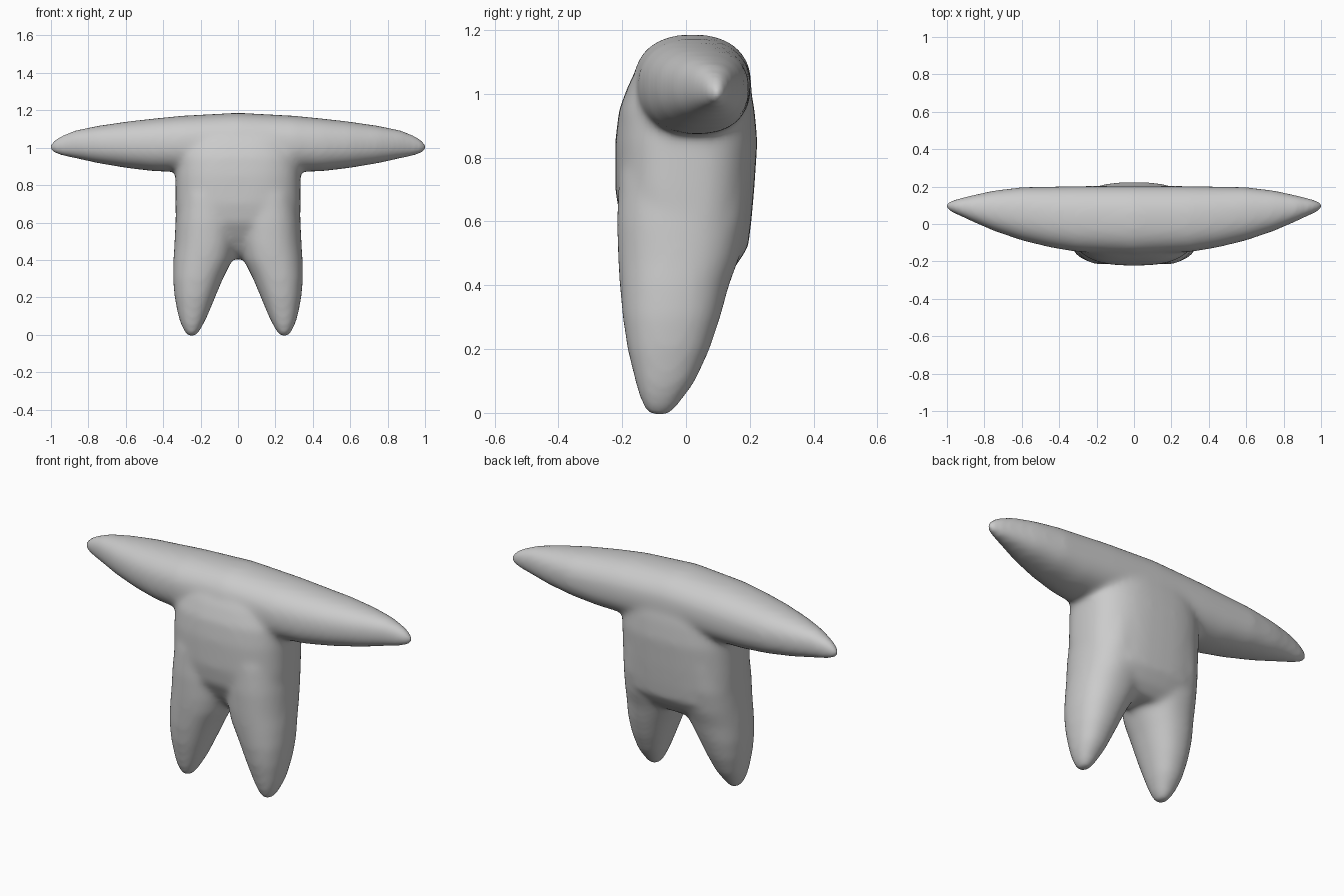
import bpy, bmesh, math
from mathutils import Vector

if "Cube" in bpy.data.objects:
    bpy.data.objects.remove(bpy.data.objects["Cube"])

SEG = 40


def loft(bm, rings, place, power):
    """Skin closed superellipse rings (pos, a0, a1, b0, b1) and cap both ends."""
    loops = []
    for pos, a0, a1, b0, b1 in rings:
        loop = []
        for i in range(SEG):
            t = 2 * math.pi * i / SEG
            c, s = math.cos(t), math.sin(t)
            a = (a0 + a1) / 2 + (a1 - a0) / 2 * math.copysign(abs(c) ** (2 / power), c)
            b = (b0 + b1) / 2 + (b1 - b0) / 2 * math.copysign(abs(s) ** (2 / power), s)
            loop.append(bm.verts.new(place(pos, a, b)))
        loops.append(loop)
    for lo, hi in zip(loops, loops[1:]):
        for i in range(SEG):
            j = (i + 1) % SEG
            bm.faces.new((lo[i], lo[j], hi[j], hi[i]))
    bm.faces.new(loops[0][::-1])
    bm.faces.new(loops[-1])


def along_z(p, a, b):
    return Vector((a, b, p))


def along_x(p, a, b):
    # arm section leans: the front edge sits a little higher than the back
    return Vector((p, a, b))


bm = bmesh.new()

# Torso: z, x range, y range
torso = [(0.405, -.16, .16, -.05, .10), (0.45, -.27, .27, -.11, .15),
         (0.52, -.32, .32, -.16, .195), (0.60, -.333, .333, -.205, .205),
         (0.70, -.335, .335, -.222, .214), (0.85, -.335, .335, -.222, .224),
         (0.95, -.33, .33, -.21, .215), (1.03, -.31, .31, -.18, .20),
         (1.10, -.28, .28, -.14, .18)]
loft(bm, torso, along_z, 2.7)

# Legs: z, x range, y range, mirrored
leg = [(-0.012, .232, .262, -.11, -.06), (0.01, .21, .284, -.13, -.035),
       (0.05, .188, .303, -.147, -.005), (0.10, .163, .32, -.16, .03),
       (0.20, .122, .339, -.184, .075), (0.30, .08, .348, -.199, .108),
       (0.40, .03, .346, -.208, .135), (0.48, .01, .34, -.213, .165),
       (0.60, .0, .335, -.217, .19), (0.75, .0, .32, -.21, .20)]
for side in (1, -1):
    loft(bm, leg, lambda p, a, b: Vector((side * a, b, p)), 2.25)

# Arms: one spindle, x, y range, z range
half = [(0.0, -.165, .205, .87, 1.187), (0.3, -.15, .203, .87, 1.171),
        (0.45, -.125, .20, .874, 1.156), (0.6, -.088, .197, .892, 1.139),
        (0.75, -.037, .179, .917, 1.117), (0.87, .015, .153, .943, 1.093),
        (0.95, .052, .133, .958, 1.062), (0.99, .07, .121, .972, 1.036),
        (1.01, .085, .11, .99, 1.015)]
arms = [(-x, *r) for x, *r in half[:0:-1]] + half
loft(bm, arms, along_x, 2.3)

bmesh.ops.recalc_face_normals(bm, faces=bm.faces)
mesh = bpy.data.meshes.new("body")
bm.to_mesh(mesh)
bm.free()
body = bpy.data.objects.new("body", mesh)
bpy.context.collection.objects.link(body)

# Fuse the parts into one soft skin
remesh = body.modifiers.new("fuse", 'REMESH')
remesh.mode = 'VOXEL'
remesh.voxel_size = 0.013
remesh.use_smooth_shade = True
soft = body.modifiers.new("soften", 'SMOOTH')
soft.factor = 0.5
soft.iterations = 22
